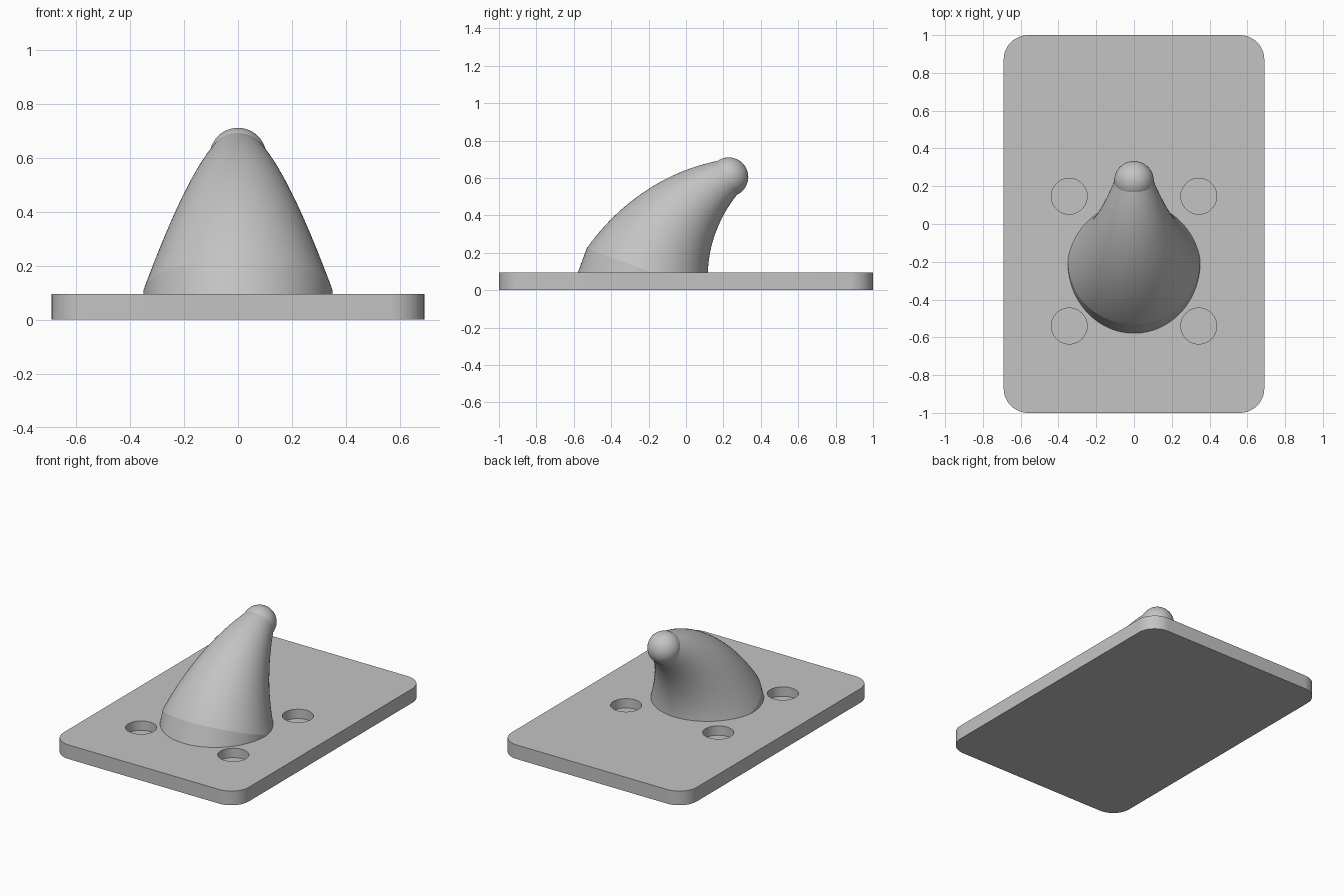
import bpy, bmesh, math
from mathutils import Vector

if "Cube" in bpy.data.objects:
    bpy.data.objects.remove(bpy.data.objects["Cube"])

grey = bpy.data.materials.new("light_grey")
grey.diffuse_color = (0.55, 0.55, 0.55, 1)
grey.use_nodes = True
grey.node_tree.nodes["Principled BSDF"].inputs["Base Color"].default_value = grey.diffuse_color

PLATE_TOP = 0.095


def make_object(name, bm):
    bmesh.ops.recalc_face_normals(bm, faces=bm.faces)
    mesh = bpy.data.meshes.new(name)
    bm.to_mesh(mesh)
    bm.free()
    obj = bpy.data.objects.new(name, mesh)
    bpy.context.collection.objects.link(obj)
    mesh.materials.append(grey)
    return obj


def smooth(obj, degrees):
    bpy.ops.object.select_all(action='DESELECT')
    obj.select_set(True)
    bpy.context.view_layer.objects.active = obj
    bpy.ops.object.shade_smooth_by_angle(angle=math.radians(degrees))


# Base plate with rounded corners
W, L, R, N = 0.69, 1.0, 0.13, 12
bm = bmesh.new()
outline = []
for q, (sx, sy) in enumerate([(1, 1), (-1, 1), (-1, -1), (1, -1)]):
    for i in range(N + 1):
        a = math.pi / 2 * (q + i / N)
        outline.append(bm.verts.new((sx * (W - R) + R * math.cos(a),
                                     sy * (L - R) + R * math.sin(a), 0)))
face = bm.faces.new(outline)
ext = bmesh.ops.extrude_face_region(bm, geom=[face])
bmesh.ops.translate(bm, vec=(0, 0, PLATE_TOP),
                    verts=[v for v in ext["geom"] if isinstance(v, bmesh.types.BMVert)])
plate = make_object("base_plate", bm)

# Four blind round holes around the horn
HOLE_DEPTH = 0.063
bm = bmesh.new()
for x in (-0.343, 0.343):
    for y in (-0.54, 0.147):
        made = bmesh.ops.create_cone(bm, cap_ends=True, segments=48,
                                     radius1=0.095, radius2=0.095, depth=0.2)
        bmesh.ops.translate(bm, verts=made["verts"],
                            vec=(x, y, PLATE_TOP - HOLE_DEPTH + 0.1))
cutter = make_object("hole_cutter", bm)
cutter.hide_render = True
mod = plate.modifiers.new("holes", 'BOOLEAN')
mod.operation = 'DIFFERENCE'
mod.solver = 'EXACT'
mod.object = cutter
bpy.context.view_layer.objects.active = plate
bpy.ops.object.modifier_apply(modifier=mod.name)
bpy.data.objects.remove(cutter, do_unlink=True)
smooth(plate, 30)

# Horn: leaning cylinder foot, then a tapering sweep along a circular arc
start, tip = Vector((0, -0.2025, 0.1025)), Vector((0, 0.228, 0.605))
R0, R1 = 0.35, 0.101
A0, A1 = math.radians(69.8), math.radians(29.0)
chord = tip - start
bend = chord.length / (2 * math.sin((A0 - A1) / 2))
SIDES, STEPS = 96, 32


def side(a):
    return Vector((0, -math.sin(a), math.cos(a)))


pivot = start - side(A0) * bend
sections = [(start - 0.4 * Vector((0, math.cos(A0), math.sin(A0))), A0, R0)]
for i in range(STEPS + 1):
    t = i / STEPS
    a = A0 + (A1 - A0) * t
    sections.append((pivot + side(a) * bend, a, R0 + (R1 - R0) * t))

bm = bmesh.new()
rings = []
for centre, a, r in sections:
    ring = []
    for k in range(SIDES):
        u = 2 * math.pi * k / SIDES
        ring.append(bm.verts.new(centre + Vector((1, 0, 0)) * r * math.cos(u)
                                 + side(a) * r * math.sin(u)))
    rings.append(ring)
for lo, hi in zip(rings, rings[1:]):
    for k in range(SIDES):
        j = (k + 1) % SIDES
        bm.faces.new((lo[k], lo[j], hi[j], hi[k]))
bm.faces.new(rings[-1])
# trim the foot just inside the plate
bmesh.ops.bisect_plane(bm, geom=bm.verts[:] + bm.edges[:] + bm.faces[:],
                       plane_co=(0, 0, PLATE_TOP - 0.005), plane_no=(0, 0, 1),
                       clear_inner=True)
horn = make_object("horn", bm)
smooth(horn, 14)

# Ball at the horn tip
bm = bmesh.new()
bmesh.ops.create_uvsphere(bm, u_segments=48, v_segments=24, radius=0.105)
bmesh.ops.translate(bm, verts=bm.verts, vec=tip)
ball = make_object("horn_tip", bm)
smooth(ball, 30)
